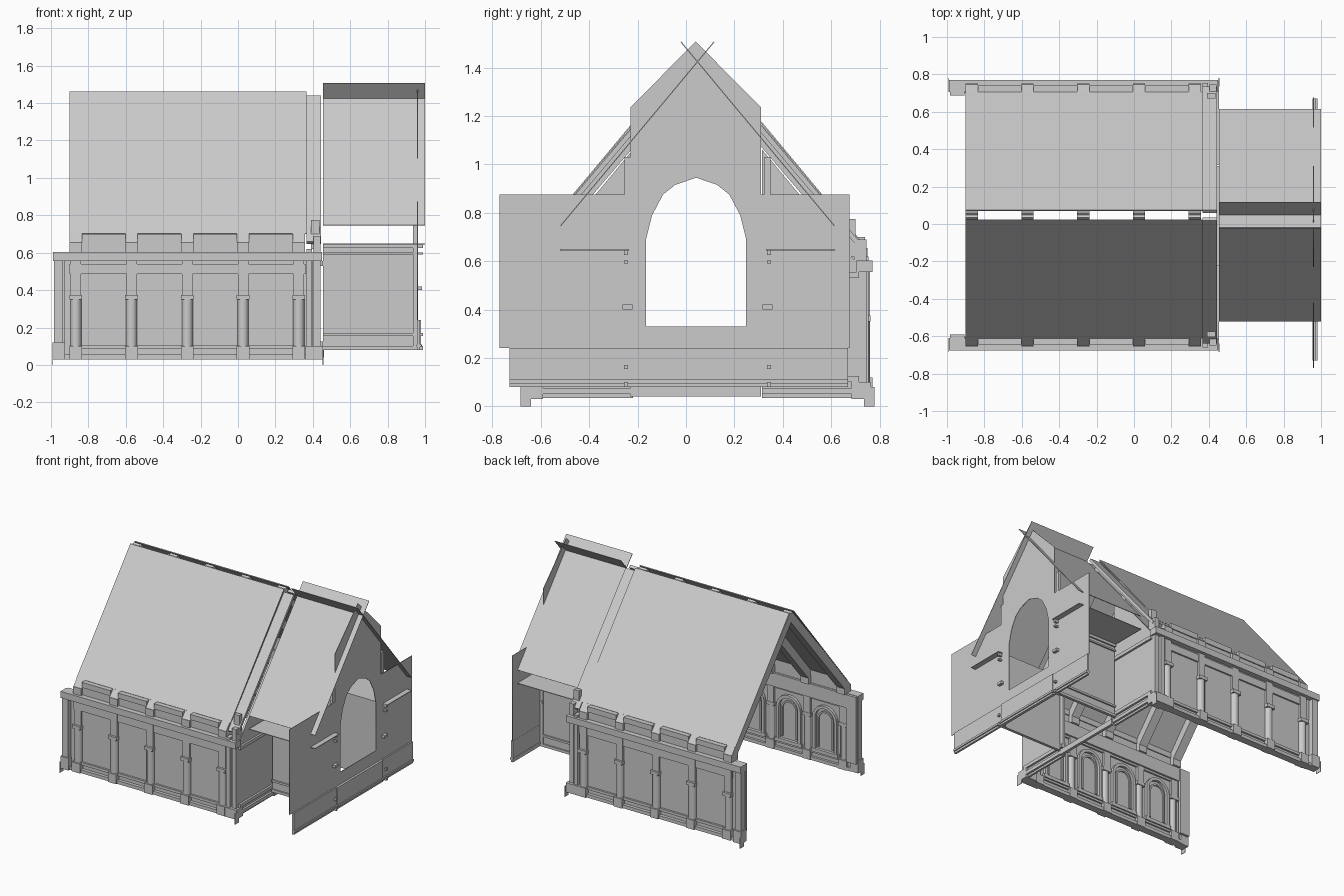
import bpy, bmesh, math
from mathutils import Vector

old = bpy.data.objects.get("Cube")
if old:
    bpy.data.objects.remove(old, do_unlink=True)

stone = bpy.data.materials.new("grey stone")
stone.diffuse_color = (0.6, 0.6, 0.6, 1)
stone.use_nodes = True
stone.node_tree.nodes["Principled BSDF"].inputs["Base Color"].default_value = (0.6, 0.6, 0.6, 1)

MID = 0.0475      # y of the ridge line
BAY = 0.298       # spacing of the columns
COL = -0.867      # x of the first column
END = 0.45        # end of the nave


def flip(y, side):
    """Mirror a y value to the back half when side is 1."""
    return 2 * MID - y if side else y


def finish(name, bm):
    bmesh.ops.recalc_face_normals(bm, faces=bm.faces)
    me = bpy.data.meshes.new(name)
    bm.to_mesh(me)
    bm.free()
    me.materials.append(stone)
    ob = bpy.data.objects.new(name, me)
    bpy.context.collection.objects.link(ob)
    return ob


def prism(name, profile, x0, x1):
    """Extrude a (y, z) profile along x."""
    bm = bmesh.new()
    f = bm.faces.new([bm.verts.new((x0, y, z)) for y, z in profile])
    r = bmesh.ops.extrude_face_region(bm, geom=[f])
    moved = [v for v in r["geom"] if isinstance(v, bmesh.types.BMVert)]
    bmesh.ops.translate(bm, verts=moved, vec=(x1 - x0, 0, 0))
    return finish(name, bm)


def box(name, x0, x1, y0, y1, z0, z1):
    return prism(name, [(y0, z0), (y1, z0), (y1, z1), (y0, z1)], x0, x1)


def slab(name, a, b, depth, x0, x1):
    """Sloping slab below the (y, z) line from a to b."""
    d = Vector(b) - Vector(a)
    n = Vector((-d.y, d.x)).normalized() * depth
    if n.y > 0:
        n = -n
    return prism(name, [a, b, (b[0] + n.x, b[1] + n.y), (a[0] + n.x, a[1] + n.y)], x0, x1)


def column(name, x, y, z0, z1, r):
    bm = bmesh.new()
    bmesh.ops.create_cone(bm, cap_ends=True, segments=12, radius1=r, radius2=r, depth=z1 - z0)
    bmesh.ops.translate(bm, verts=bm.verts, vec=(x, y, (z0 + z1) / 2))
    ob = finish(name, bm)
    for p in ob.data.polygons:
        p.use_smooth = abs(p.normal.z) < 0.5
    return ob


def arch(name, x, y0, y1, outer, inner, z0, spring):
    """Arched band facing y, with straight legs."""
    bm = bmesh.new()
    steps = [math.pi * i / 10 for i in range(11)]

    def path(r):
        pts = [(x + r, z0)]
        pts += [(x + r * math.cos(t), spring + r * math.sin(t)) for t in steps]
        return [bm.verts.new((px, y0, pz)) for px, pz in pts + [(x - r, z0)]]
    a, b = path(outer), path(inner)
    faces = [bm.faces.new((a[i], a[i + 1], b[i + 1], b[i])) for i in range(len(a) - 1)]
    r = bmesh.ops.extrude_face_region(bm, geom=faces)
    moved = [v for v in r["geom"] if isinstance(v, bmesh.types.BMVert)]
    bmesh.ops.translate(bm, verts=moved, vec=(0, y1 - y0, 0))
    return finish(name, bm)


def rail(name, side, x0, x1, y0, y1, z0, z1):
    return box(name, x0, x1, *sorted((flip(y0, side), flip(y1, side))), z0, z1)


for s, label in enumerate(("front", "back")):
    # Long nave wall with its horizontal mouldings
    rail(label + "_wall", s, -0.93, 0.40, -0.636, -0.622, 0.04, 0.57)
    rail(label + "_plinth", s, -0.93, END, -0.66, -0.605, 0.03, 0.055)
    rail(label + "_base_moulding", s, -0.9, 0.36, -0.65, -0.61, 0.085, 0.105)
    rail(label + "_cornice", s, -0.99, END, -0.675, -0.61, 0.555, 0.603)
    rail(label + "_string_course", s, -0.9, 0.36, -0.648, -0.61, 0.485, 0.54)
    rail(label + "_inner_frieze", s, -0.9, 0.36, -0.62, -0.595, 0.5, 0.6)

    # End posts with caps and feet
    rail(label + "_end_post", s, -0.985, -0.935, -0.665, -0.62, 0.03, 0.56)
    rail(label + "_end_post_base", s, -0.992, -0.925, -0.675, -0.61, 0.03, 0.12)
    rail(label + "_end_return", s, -0.985, -0.905, -0.612, -0.592, 0.1, 0.6)
    rail(label + "_end_foot", s, -0.992, -0.988, -0.685, -0.64, 0, 0.08)
    rail(label + "_inner_foot", s, 0.452, 0.456, -0.685, -0.64, 0, 0.08)
    rail(label + "_corner_post", s, 0.365, 0.395, -0.66, -0.61, 0.03, 0.62)
    rail(label + "_corner_pier", s, 0.405, 0.44, -0.65, -0.6, 0.03, 0.69)
    rail(label + "_corner_base", s, 0.36, 0.455, -0.67, -0.59, 0.03, 0.1)
    rail(label + "_corner_finial", s, 0.39, 0.435, -0.605, -0.575, 0.62, 0.775)

    # Columns, pilasters and roof ribs
    eave, peak = (flip(-0.652, s), 0.655), (flip(0.035, s), 1.458)
    for i in range(5):
        x = COL + i * BAY
        y = flip(-0.635, s)
        column(label + "_column", x, y, 0.03, 0.355, 0.03)
        rail(label + "_column_base", s, x - 0.034, x + 0.034, -0.67, -0.6, 0.03, 0.1)
        rail(label + "_column_cap", s, x - 0.034, x + 0.034, -0.668, -0.602, 0.35, 0.375)
        rail(label + "_pilaster", s, x - 0.028, x + 0.028, -0.652, -0.605, 0.375, 0.56)
        rail(label + "_corbel", s, x - 0.033, x + 0.033, -0.655, -0.58, 0.6, 0.655)
        slab(label + "_roof_rib", eave, peak, 0.06, x - 0.033, x + 0.033)

    # Bays: parapet blocks outside, arched niches inside
    for i in range(4):
        x = COL + (i + 0.5) * BAY
        rail(label + "_parapet", s, x - 0.117, x + 0.117, -0.637, -0.612, 0.58, 0.70)
        rail(label + "_parapet_coping", s, x - 0.117, x + 0.117, -0.645, -0.605, 0.66, 0.70)
        rail(label + "_niche_sill", s, x - 0.11, x + 0.11, -0.624, -0.6, 0.1, 0.125)
        arch(label + "_niche_arch", x, flip(-0.624, s), flip(-0.602, s), 0.1, 0.078, 0.12, 0.36)
        arch(label + "_niche_trim", x, flip(-0.624, s), flip(-0.612, s), 0.066, 0.054, 0.14, 0.35)

    # Nave roof and the lower strip at its end
    slab(label + "_nave_roof", (flip(-0.612, s), 0.703), (flip(0.02, s), 1.461), 0.006, -0.902, 0.365)
    slab(label + "_roof_end_strip", (flip(-0.64, s), 0.66), (flip(0.02, s), 1.44), 0.02, 0.365, 0.445)

    # Nave end wall beside the porch
    prism(label + "_end_wall", [(flip(y, s), z) for y, z in
          ((-0.62, 0.035), (-0.22, 0.035), (-0.22, 1.06), (-0.62, 0.58))], 0.425, 0.44)
    for z in (0.05, 0.1, 0.53):
        rail(label + "_end_wall_band", s, 0.435, 0.455, -0.62, -0.22, z, z + 0.025)

    # Porch side walls, flat caps and crossing roof sheets
    rail(label + "_porch_wall", s, 0.455, 0.96, -0.245, -0.235, 0.08, 0.65)
    for z, h in ((0.08, 0.02), (0.155, 0.015), (0.59, 0.012), (0.625, 0.025)):
        rail(label + "_porch_band", s, 0.455, 0.99, -0.256, -0.24, z, z + h)
    rail(label + "_porch_cap", s, 0.455, 1.0, -0.52, -0.235, 0.645, 0.65)
    slab(label + "_porch_roof", (flip(-0.52, s), 0.747), (flip(0.115, s), 1.508), 0.004, 0.455, 1.0)

    # Gable buttresses and base panels
    rail(label + "_buttress", s, 0.935, 0.957, -0.255, -0.228, 0.08, 1.03)
    rail(label + "_buttress_cap", s, 0.935, 0.985, -0.262, -0.222, 0.4, 0.42)
    x0, x1 = (-0.73, -0.23) if s == 0 else (0.31, 0.67)
    box(label + "_gable_base", 0.957, 0.972, x0, x1, 0.08, 0.24)
    box(label + "_gable_base_bead", 0.955, 0.98, x0, x1, 0.095, 0.11)

box("middle_gable_base", 0.957, 0.978, -0.23, 0.31, 0.08, 0.24)
box("middle_gable_step", 0.44, 0.46, -0.23, 0.31, 0.04, 0.08)
box("middle_gable_bead", 0.955, 0.985, -0.23, 0.31, 0.095, 0.11)

# Thin stepped gable with an arched opening
outline = [(-0.77, 0.24), (0.675, 0.24), (0.675, 0.875), (0.31, 0.875), (0.31, 1.235),
           (0.04, 1.508), (-0.23, 1.235), (-0.23, 0.875), (-0.77, 0.875)]
half = [(-0.165, 0.33), (-0.165, 0.69), (-0.14, 0.79), (-0.095, 0.875), (-0.045, 0.915)]
opening = half + [(0.042, 0.945)] + [(0.084 - y, z) for y, z in reversed(half)]
curve = bpy.data.curves.new("gable_wall", "CURVE")
curve.dimensions = "2D"
curve.fill_mode = "BOTH"
curve.extrude = 0.002
for pts in (outline, opening):
    sp = curve.splines.new("POLY")
    sp.points.add(len(pts) - 1)
    for p, (y, z) in zip(sp.points, pts):
        p.co = (y, z, 0, 1)
    sp.use_cyclic_u = True
curve.materials.append(stone)
gable = bpy.data.objects.new("gable_wall", curve)
gable.location.x = 0.96
gable.rotation_euler = (math.pi / 2, 0, math.pi / 2)
bpy.context.collection.objects.link(gable)
bpy.ops.object.select_all(action="DESELECT")
gable.select_set(True)
bpy.context.view_layer.objects.active = gable
bpy.ops.object.convert(target="MESH")
